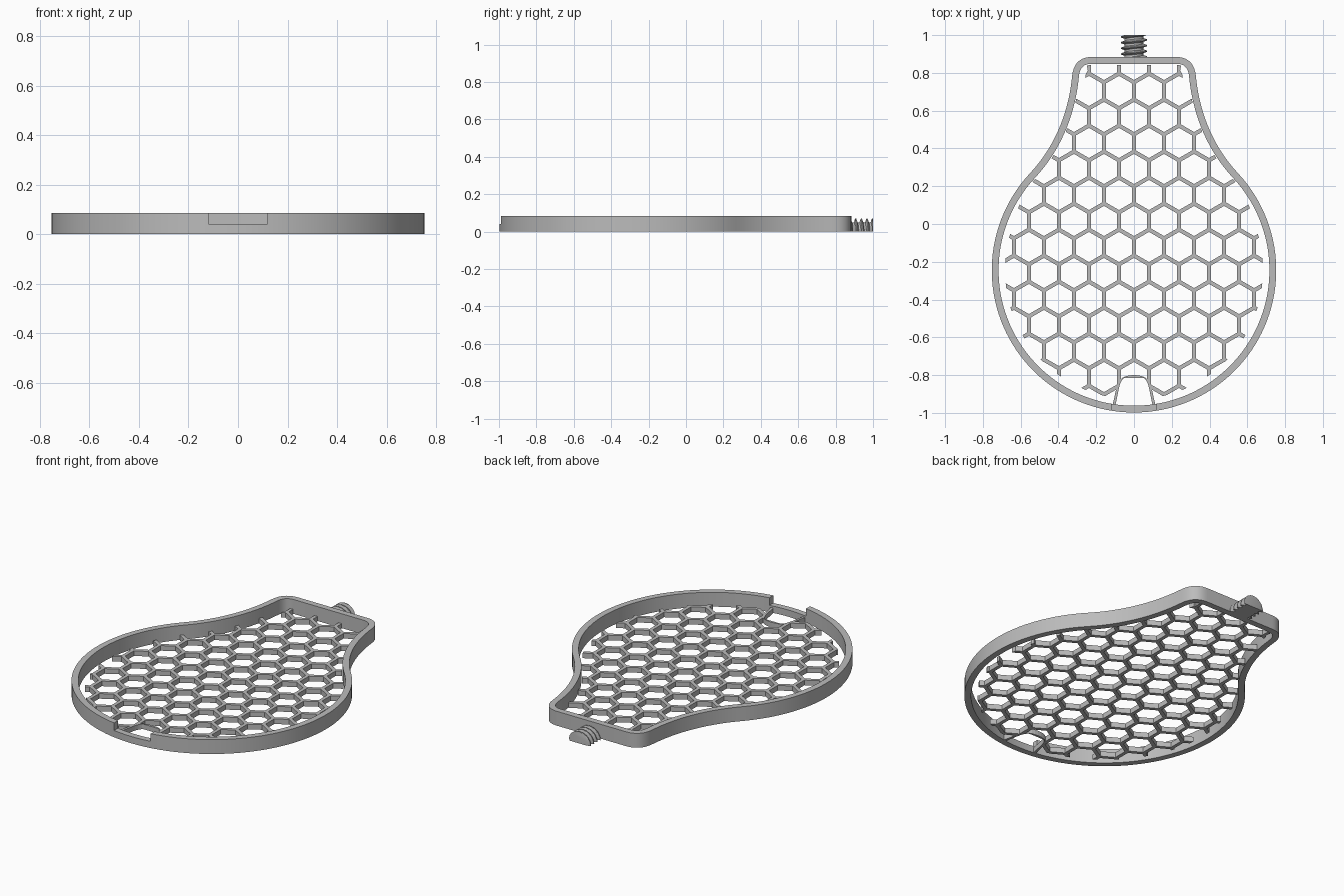
import bpy, bmesh
from math import sin, cos, pi, radians, sqrt
from mathutils import Vector
from mathutils.geometry import interpolate_bezier

if "Cube" in bpy.data.objects:
    bpy.data.objects.remove(bpy.data.objects["Cube"])

grey = bpy.data.materials.new("plain grey")
grey.use_nodes = True
grey.diffuse_color = (0.5, 0.5, 0.5, 1)
grey.node_tree.nodes["Principled BSDF"].inputs["Base Color"].default_value = (0.5, 0.5, 0.5, 1)


def finish(bm, name):
    bmesh.ops.recalc_face_normals(bm, faces=bm.faces)
    mesh = bpy.data.meshes.new(name)
    bm.to_mesh(mesh)
    bm.free()
    mesh.materials.append(grey)
    obj = bpy.data.objects.new(name, mesh)
    bpy.context.collection.objects.link(obj)
    return obj


def raise_faces(bm, height):
    top = bmesh.ops.extrude_face_region(bm, geom=bm.faces[:])["geom"]
    verts = [g for g in top if isinstance(g, bmesh.types.BMVert)]
    bmesh.ops.translate(bm, verts=verts, vec=(0, 0, height))


def prism(name, loop, z0, z1):
    bm = bmesh.new()
    bm.faces.new([bm.verts.new((p[0], p[1], z0)) for p in loop])
    raise_faces(bm, z1 - z0)
    return finish(bm, name)


def boolean(obj, cutter, operation):
    mod = obj.modifiers.new("cut", "BOOLEAN")
    mod.operation, mod.solver, mod.object = operation, "EXACT", cutter
    bpy.context.view_layer.objects.active = obj
    bpy.ops.object.modifier_apply(modifier=mod.name)
    bpy.data.objects.remove(cutter)


def bezier(a, b, c, d, n):
    return [p.to_2d() for p in interpolate_bezier(*[Vector((*q, 0)) for q in (a, b, c, d)], n)]


def mirrored(half):
    return half + [Vector((-p.x, p.y)) for p in reversed(half) if abs(p.x) > 1e-5]


def inset(loop, distance):
    result = []
    for i, p in enumerate(loop):
        t = (loop[(i + 1) % len(loop)] - loop[i - 1]).normalized()
        result.append(p + Vector((-t.y, t.x)) * distance(p))
    return result


# Bulb outline: round body, concave neck, rounded shoulder
RADIUS, CENTRE_Y = 0.753, -0.245
angles = [radians(-90 + 133 * i / 48) for i in range(49)]
half = [Vector((RADIUS * cos(a), CENTRE_Y + RADIUS * sin(a))) for a in angles]
half += bezier(half[-1], (0.414, 0.414), (0.345, 0.6), (0.328, 0.78), 16)[1:]
half += bezier(half[-1], (0.322, 0.85), (0.285, 0.884), (0.225, 0.884), 10)[1:]
half[0].x = 0
outline = mirrored(half)

# Rim wall
inner = inset(outline, lambda p: 0.036)
bm = bmesh.new()
rings = [[bm.verts.new((*p, 0)) for p in loop] for loop in (outline, inner)]
for i in range(len(outline)):
    bm.faces.new((rings[0][i - 1], rings[0][i], rings[1][i], rings[1][i - 1]))
raise_faces(bm, 0.085)
rim = finish(bm, "rim")
notch = prism("notch_cutter", [(-0.12, -1.1), (0.12, -1.1), (0.12, -0.9), (-0.12, -0.9)], 0.04, 0.2)
boolean(rim, notch, "DIFFERENCE")

# Honeycomb floor, each cell a hexagonal frame
PITCH, BAR, FLOOR = 0.159, 0.021, 0.03
bm = bmesh.new()
for row in range(-7, 8):
    for col in range(-6, 6):
        cx, cy = (col + 0.5 * (row % 2)) * PITCH, 0.016 + row * PITCH * sqrt(3) / 2
        rings = [[bm.verts.new((cx + r * sin(k * pi / 3), cy + r * cos(k * pi / 3), 0))
                  for k in range(6)] for r in (PITCH / sqrt(3), (PITCH - BAR) / sqrt(3))]
        for k in range(6):
            bm.faces.new((rings[0][k - 1], rings[0][k], rings[1][k], rings[1][k - 1]))
bmesh.ops.remove_doubles(bm, verts=bm.verts, dist=0.001)
raise_faces(bm, FLOOR)
honeycomb = finish(bm, "honeycomb_floor")


def floor_gap(p):
    if p.y > 0.75:
        return 0.07 if abs(p.x) > 0.27 else 0.042
    return 0.07 - 0.03 * min(1, max(0, p.y * 4))


boolean(honeycomb, prism("floor_clip", inset(outline, floor_gap), -0.1, 0.2), "INTERSECT")

# Small arch behind the notch
arch = mirrored(bezier((0.118, -0.97), (0.085, -0.87), (0.105, -0.8), (0, -0.8), 14))
boolean(honeycomb, prism("arch_cutter", arch, -0.1, 0.2), "DIFFERENCE")
prism("arch_wall", arch + list(reversed([Vector((p.x * 0.86, min(p.y, -0.814))) for p in arch])), 0, FLOOR)

# Half-round threaded stud with a helical ridge
PITCH_T, STEPS, TURN = 0.03, 60, 20
bm = bmesh.new()
grid = []
for i in range(STEPS + 1):
    y = 0.87 + 0.13 * i / STEPS
    ring = []
    for k in range(TURN + 1):
        a = pi * k / TURN
        phase = ((y - 0.87) / PITCH_T + a / (2 * pi)) % 1
        ridge = min(1, max(0, 1.5 - 5 * abs(phase - 0.5)))
        r = 0.05 + 0.02 * ridge
        ring.append(bm.verts.new((r * cos(a), y, r * sin(a))))
    grid.append(ring)
for lower, upper in zip(grid, grid[1:]):
    for k in range(TURN):
        bm.faces.new((lower[k], lower[k + 1], upper[k + 1], upper[k]))
    bm.faces.new((lower[TURN], lower[0], upper[0], upper[TURN]))
bm.faces.new(grid[0])
bm.faces.new(grid[-1])
stud = finish(bm, "threaded_stud")

# Soft shading on the curved walls, crisp edges elsewhere
for obj in (rim, stud):
    bpy.ops.object.select_all(action="DESELECT")
    obj.select_set(True)
    bpy.context.view_layer.objects.active = obj
    bpy.ops.object.shade_smooth_by_angle(angle=radians(25))
